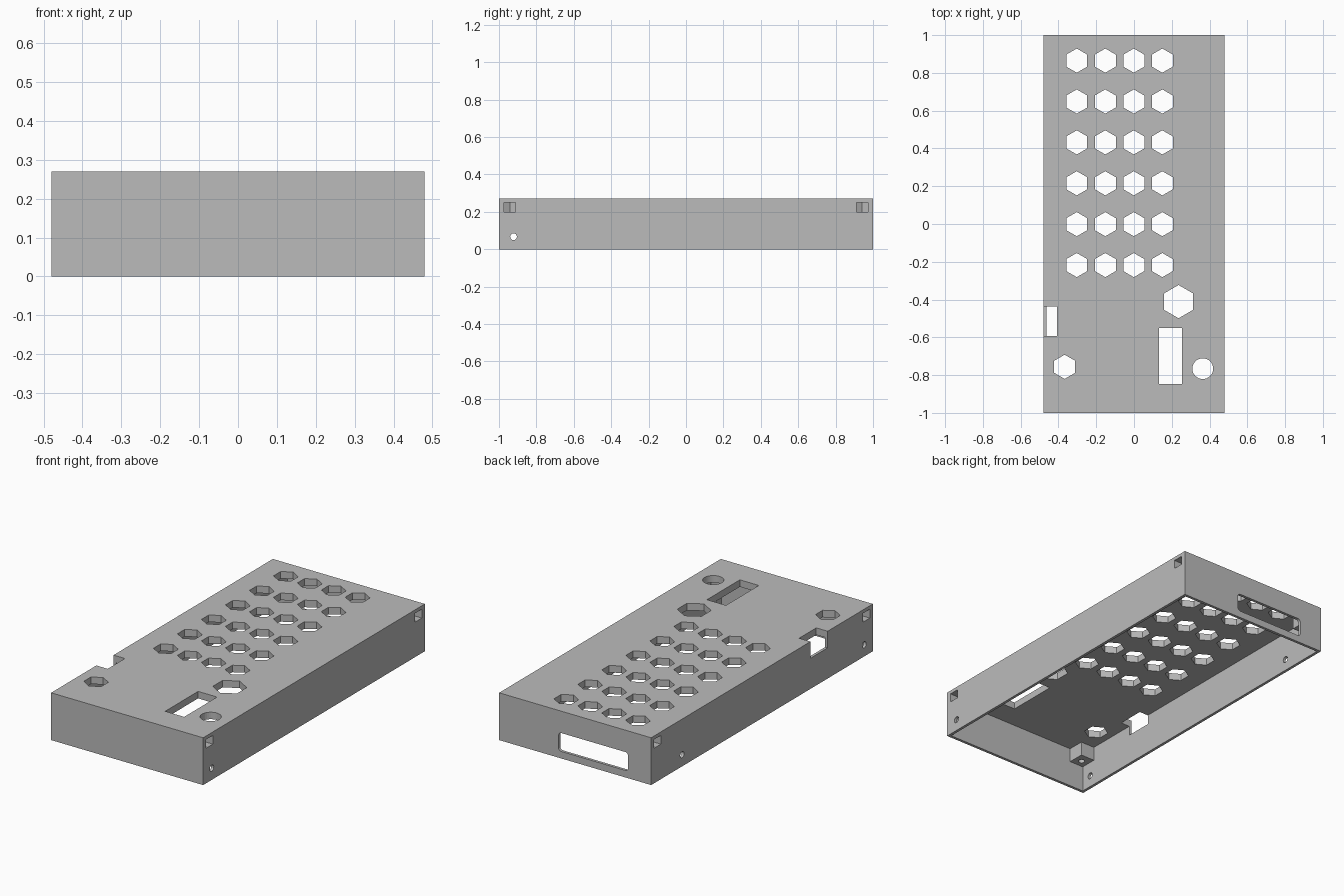
import bpy, bmesh
from math import cos, sin, pi

cube = bpy.data.objects.get("Cube")
if cube:
    bpy.data.objects.remove(cube)

HX, HY, H = 0.48, 1.0, 0.27      # half width, half length, height
WALL, ROOF = 0.016, 0.04         # side wall and lid thickness
POST = 0.375                     # inner x of the corner posts

grey = bpy.data.materials.new("grey plastic")
grey.use_nodes = True
grey.diffuse_color = (0.5, 0.5, 0.5, 1)
grey.node_tree.nodes["Principled BSDF"].inputs["Base Color"].default_value = (0.5, 0.5, 0.5, 1)


def ngon(cx, cy, r, n):
    return [(cx + r * sin(2 * pi * i / n), cy + r * cos(2 * pi * i / n)) for i in range(n)]


def rect(x0, x1, y0, y1):
    return [(x0, y0), (x1, y0), (x1, y1), (x0, y1)]


def rounded(x0, x1, y0, y1, r, steps=5):
    corners = [(x1 - r, y1 - r), (x0 + r, y1 - r), (x0 + r, y0 + r), (x1 - r, y0 + r)]
    return [(cx + r * cos((q + k / steps) * pi / 2), cy + r * sin((q + k / steps) * pi / 2))
            for q, (cx, cy) in enumerate(corners) for k in range(steps + 1)]


def prism(name, outline, w0, w1, axis="z"):
    """Solid made by extruding an outline along an axis."""
    place = {"z": lambda u, v, w: (u, v, w),
             "x": lambda u, v, w: (w, u, v),
             "y": lambda u, v, w: (u, w, v)}[axis]
    bm = bmesh.new()
    low = [bm.verts.new(place(u, v, w0)) for u, v in outline]
    high = [bm.verts.new(place(u, v, w1)) for u, v in outline]
    bm.faces.new(low)
    bm.faces.new(high)
    n = len(outline)
    for i in range(n):
        j = (i + 1) % n
        bm.faces.new((low[i], low[j], high[j], high[i]))
    bmesh.ops.recalc_face_normals(bm, faces=bm.faces)
    mesh = bpy.data.meshes.new(name)
    bm.to_mesh(mesh)
    bm.free()
    mesh.materials.append(grey)
    obj = bpy.data.objects.new(name, mesh)
    bpy.context.scene.collection.objects.link(obj)
    return obj


def combine(target, tool, operation="DIFFERENCE"):
    """Apply a boolean to the target and remove the tool."""
    mod = target.modifiers.new("combine", "BOOLEAN")
    mod.object, mod.operation, mod.solver = tool, operation, "EXACT"
    bpy.context.view_layer.update()
    graph = bpy.context.evaluated_depsgraph_get()
    result = bpy.data.meshes.new_from_object(target.evaluated_get(graph))
    target.modifiers.clear()
    target.data = result
    bpy.data.objects.remove(tool)


# Open-bottomed shell
case = prism("case_cover", rect(-HX, HX, -HY, HY), 0, H)
combine(case, prism("cavity", rect(WALL - HX, HX - WALL, WALL - HY, HY - WALL), -0.1, H - ROOF))


def cut(outline, w0, w1, axis="z"):
    combine(case, prism("cutter", outline, w0, w1, axis))


# Corner posts with a side nut slot and a screw hole from below
for sx in (-1, 1):
    for sy in (-1, 1):
        outline = rect(*sorted((sx * POST, sx * (HX - WALL / 2))),
                       *sorted((sy * 0.89, sy * (HY - WALL / 2))))
        combine(case, prism("post", outline, 0.15, H - ROOF / 2), "UNION")
        px, py, flat = 0.42, sy * 0.942, 0.03
        cut([(sx * 0.5, py - flat), (sx * 0.5, py + flat), (sx * 0.403, py + flat),
             (sx * 0.386, py), (sx * 0.403, py - flat)], 0.2, 0.25)
        cut(ngon(sx * px, py, 0.017, 16), 0.1, 0.22)

# Grid of hexagonal openings in the lid
for col in range(4):
    for row in range(6):
        cut(ngon(-0.303 + 0.151 * col, 0.865 - 0.2165 * row, 0.064, 6), 0.2, 0.3)

# Control openings in the lid
lid_openings = [
    ngon(0.236, -0.411, 0.088, 6),
    ngon(-0.367, -0.756, 0.064, 6),
    ngon(0.364, -0.766, 0.055, 32),
    rect(0.133, 0.253, -0.847, -0.55),
]
for outline in lid_openings:
    cut(outline, 0.2, 0.3)

# Notch through the lid edge and side wall
cut(rect(-0.5, -0.408, -0.592, -0.437), 0.175, 0.3)

# Rounded window in the back wall
cut(rounded(-0.335, 0.105, 0.04, 0.145, 0.018), 0.95, 1.05, "y")

# Small screw holes in the side walls
cut(ngon(-0.922, 0.067, 0.018, 16), -0.5, 0.5, "x")
cut(ngon(0.72, 0.067, 0.018, 16), -0.5, -0.45, "x")
